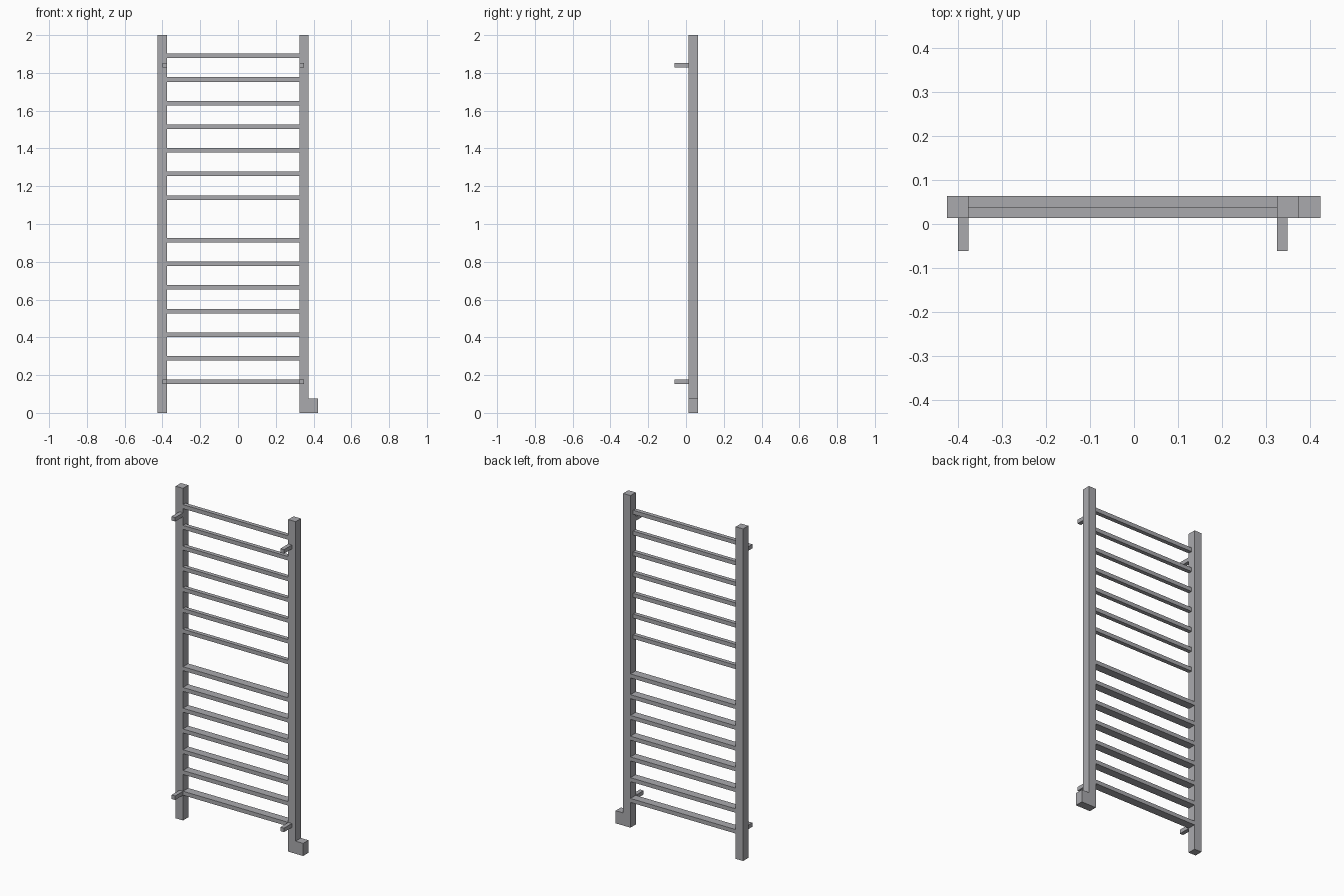
import bpy

default = bpy.data.objects.get("Cube")
if default:
    bpy.data.objects.remove(default, do_unlink=True)

metal = bpy.data.materials.new("grey_metal")
metal.use_nodes = True
grey = (0.40, 0.40, 0.42, 1)
metal.diffuse_color = grey
metal.node_tree.nodes["Principled BSDF"].inputs["Base Color"].default_value = grey


def box(name, x, y, z):
    """Flat-sided box from its (min, max) extent on each axis."""
    spans = (x, y, z)
    bpy.ops.mesh.primitive_cube_add(size=1, location=[(a + b) / 2 for a, b in spans])
    obj = bpy.context.object
    obj.name = name
    obj.scale = [b - a for a, b in spans]
    bpy.ops.object.transform_apply(location=False, rotation=False, scale=True)
    obj.data.materials.append(metal)
    return obj


FRONT, MIDDLE, BACK = 0.014, 0.039, 0.064
LEFT_IN, RIGHT_IN = 0.325, -0.376
POST, BAR, STEP = 0.049, 0.024, 0.125

# Upright posts
left_post = (LEFT_IN, LEFT_IN + POST)
right_post = (RIGHT_IN - POST, RIGHT_IN)
box("left_post", left_post, (FRONT, BACK), (0, 2))
box("right_post", right_post, (FRONT, BACK), (0, 2))

# Heater block beside the foot of the left post
box("heater_block", (left_post[1], 0.424), (FRONT, BACK), (0, 0.076))

# Rungs: deep ones below the gap, shallow ones above
for group, start, back in (("lower", 0.164, BACK), ("upper", 1.14, MIDDLE)):
    for i in range(7):
        z = start + i * STEP
        box(f"{group}_rung_{i + 1}", (RIGHT_IN, LEFT_IN), (FRONT, back),
            (z - BAR / 2, z + BAR / 2))

# Mounting brackets
for level, z in (("lower", 0.164), ("upper", 1.841)):
    for side, x in (("left", LEFT_IN), ("right", RIGHT_IN - BAR)):
        box(f"{level}_{side}_bracket", (x, x + BAR), (-0.061, FRONT),
            (z - BAR / 2, z + BAR / 2))
